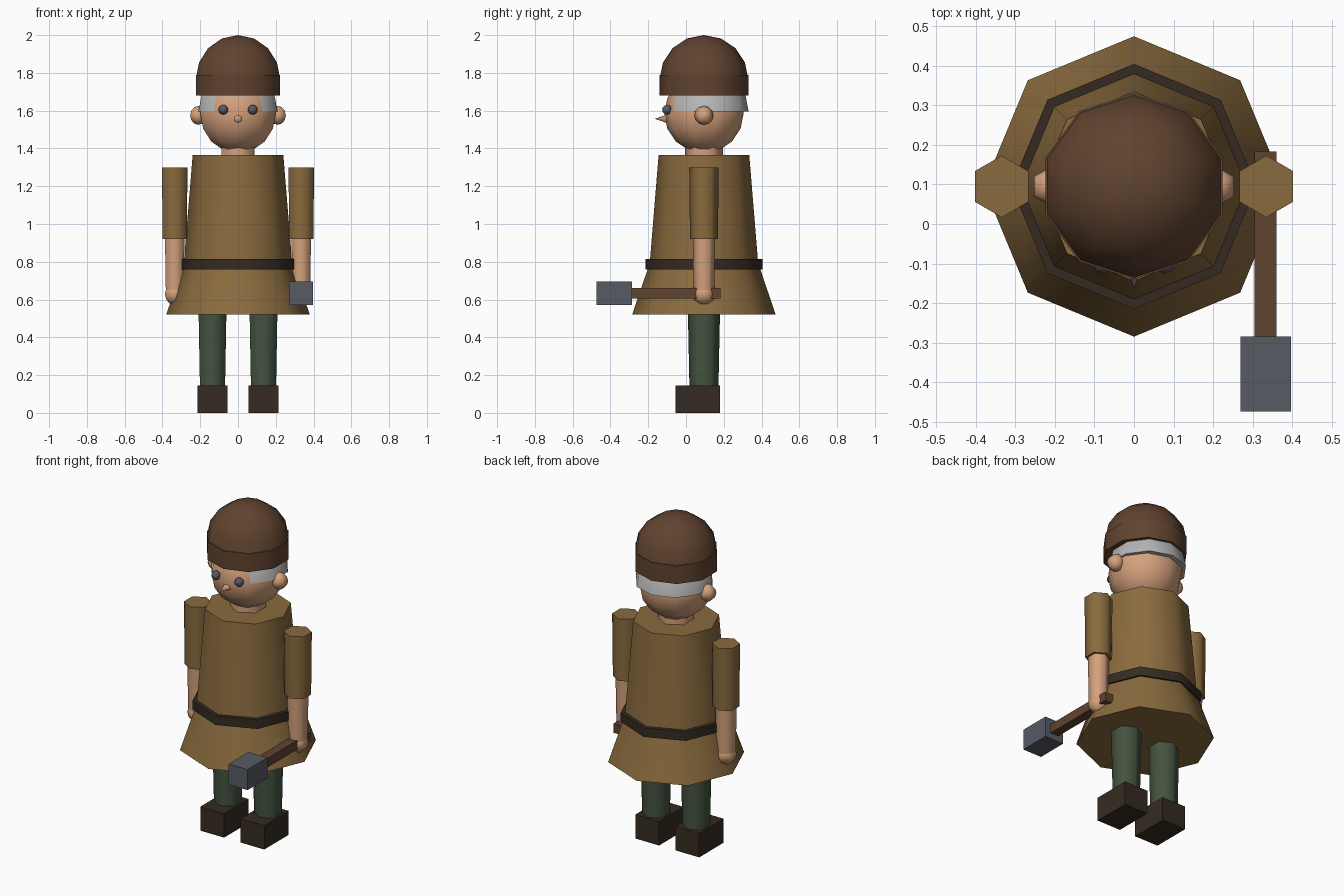
import bpy, bmesh, math
from mathutils import Matrix, Vector

cube = bpy.data.objects.get("Cube")
if cube:
    bpy.data.objects.remove(cube, do_unlink=True)

Y = 0.095                    # body axis
SMOOTH = math.radians(65)    # edges sharper than this stay hard


def material(name, hex_code):
    def linear(i):
        c = int(hex_code[i:i + 2], 16) / 255
        return c / 12.92 if c <= 0.04045 else ((c + 0.055) / 1.055) ** 2.4
    colour = (linear(0), linear(2), linear(4), 1)
    m = bpy.data.materials.new(name)
    m.use_nodes = True
    m.diffuse_color = colour
    m.node_tree.nodes["Principled BSDF"].inputs["Base Color"].default_value = colour
    return m


TUNIC = material("tunic ochre", "8a6b3e")
HAT = material("brown hide", "60432f")
SKIN = material("skin", "d4a17c")
HAIR = material("grey hair", "b6b6b6")
DARK = material("dark leather", "352b21")
GREEN = material("trouser green", "445340")
METAL = material("slate metal", "575b64")


def finish(name, bm, mat, location):
    bmesh.ops.recalc_face_normals(bm, faces=bm.faces)
    for f in bm.faces:
        f.smooth = True
    for e in bm.edges:
        e.smooth = e.calc_face_angle(math.pi) < SMOOTH
    mesh = bpy.data.meshes.new(name)
    bm.to_mesh(mesh)
    bm.free()
    mesh.materials.append(mat)
    ob = bpy.data.objects.new(name, mesh)
    ob.location = location
    bpy.context.collection.objects.link(ob)
    return ob


def tube(name, mat, sides, r_low, r_high, z_low, z_high, x=0):
    bm = bmesh.new()
    bmesh.ops.create_cone(bm, cap_ends=True, segments=sides, radius1=r_low,
                          radius2=r_high, depth=z_high - z_low)
    return finish(name, bm, mat, (x, Y, (z_low + z_high) / 2))


def ball(name, mat, r, location, sides=10, rings=8, half=False):
    bm = bmesh.new()
    bmesh.ops.create_uvsphere(bm, u_segments=sides, v_segments=rings, radius=r)
    if half:
        low = [v for v in bm.verts if v.co.z < -0.001]
        bmesh.ops.delete(bm, geom=low, context='VERTS')
        rim = [e for e in bm.edges if e.is_boundary]
        bmesh.ops.contextual_create(bm, geom=rim)
    return finish(name, bm, mat, location)


def box(name, mat, low, high):
    low, high = Vector(low), Vector(high)
    bm = bmesh.new()
    bmesh.ops.create_cube(bm, size=1, matrix=Matrix.Diagonal((*(high - low), 1)))
    return finish(name, bm, mat, (low + high) / 2)


# Tunic and belt
tube("tunic_body", TUNIC, 8, 0.288, 0.24, 0.78, 1.365)
tube("tunic_skirt", TUNIC, 8, 0.38, 0.288, 0.52, 0.79)
tube("belt", DARK, 8, 0.31, 0.31, 0.76, 0.815)

# Head, hair and cap
tube("neck", SKIN, 6, 0.1, 0.1, 1.34, 1.42)
ball("head", SKIN, 0.21, (0, Y, 1.585))
ball("hair", HAIR, 0.22, (0, 0.112, 1.595), half=True)
ball("cap_dome", HAT, 0.235, (0, Y, 1.765), half=True)
tube("cap_band", HAT, 10, 0.235, 0.235, 1.68, 1.79)

# Nose, pointing forward
bm = bmesh.new()
bmesh.ops.create_cone(bm, cap_ends=True, segments=6, radius1=0.028, radius2=0,
                      depth=0.08, matrix=Matrix.Rotation(math.pi / 2, 4, 'X'))
finish("nose", bm, SKIN, (0, -0.125, 1.557))

# Paired parts
for side, s in (("left", 1), ("right", -1)):
    ball(side + "_eye", METAL, 0.026, (s * 0.078, -0.1, 1.605), 8, 6)
    ball(side + "_ear", SKIN, 0.05, (s * 0.21, Y, 1.575), 6, 6)
    tube(side + "_sleeve", TUNIC, 6, 0.074, 0.078, 0.92, 1.3, s * 0.335)
    tube(side + "_forearm", SKIN, 6, 0.054, 0.06, 0.62, 0.95, s * 0.335)
    ball(side + "_hand", SKIN, 0.06, (s * 0.335, Y, 0.63), 6, 6)
    tube(side + "_leg", GREEN, 6, 0.076, 0.085, 0.1, 0.53, s * 0.135)
    box(side + "_boot", DARK, (s * 0.135 - 0.08, -0.055, 0),
        (s * 0.135 + 0.08, 0.18, 0.145))

# Hammer in the left hand
box("hammer_handle", HAT, (0.305, -0.3, 0.605), (0.36, 0.183, 0.66))
box("hammer_head", METAL, (0.27, -0.475, 0.57), (0.397, -0.285, 0.695))
